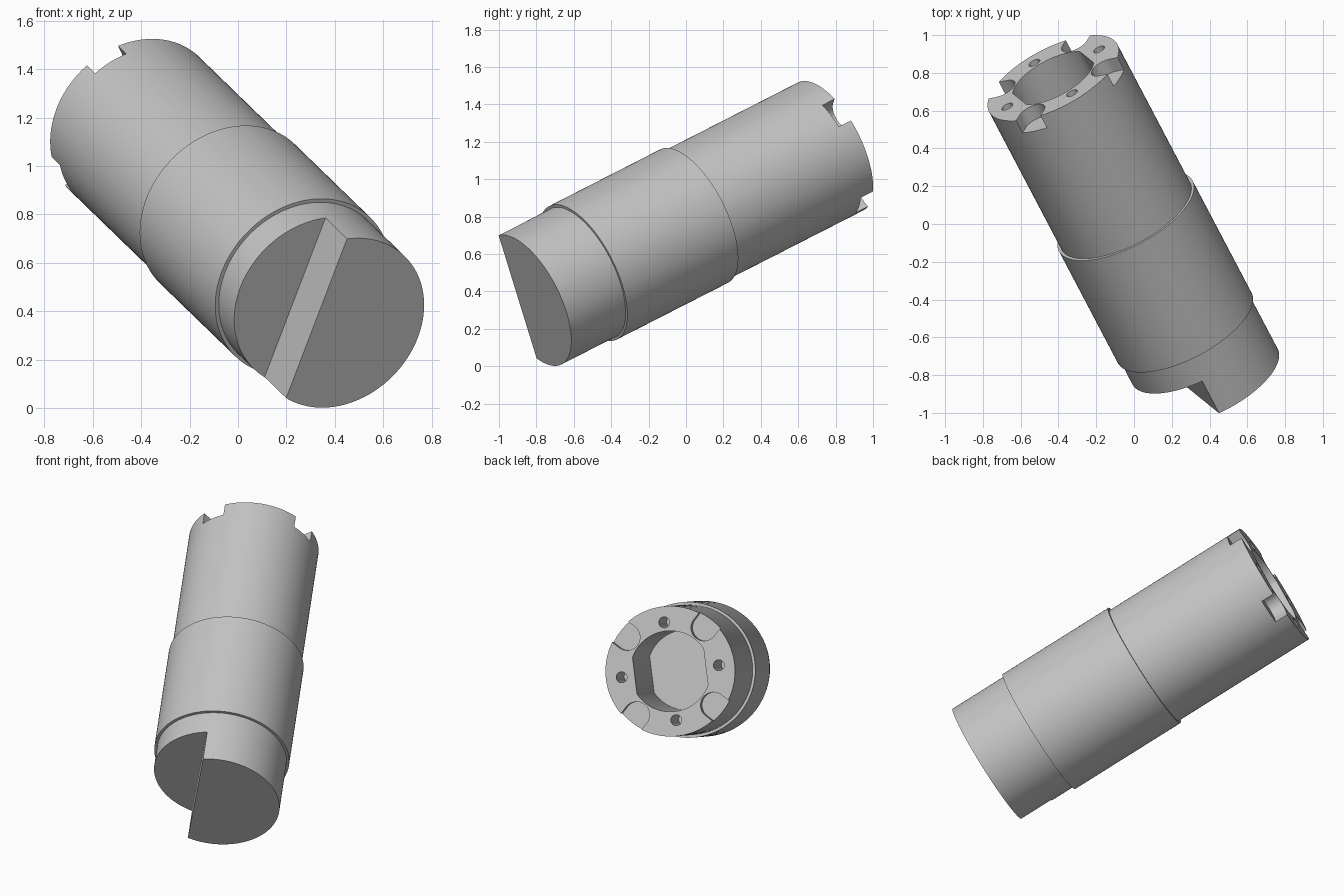
import bpy
import bmesh
from math import cos, sin, pi, radians, sqrt, asin
from mathutils import Matrix, Vector

cube = bpy.data.objects.get("Cube")
if cube:
    bpy.data.objects.remove(cube, do_unlink=True)

# Main dimensions, measured along the shaft from its stepped end
BODY_R, COLLAR_R, LENGTH = 0.384, 0.4, 2.0
COLLAR_START, COLLAR_END = 0.36, 1.095
STEP_OFFSET, STEP_DEPTH = -0.115, 0.21
BORE_R, BORE_FLAT, BORE_END = 0.238, 0.212, 1.12
NOTCH_R, NOTCH_POS, NOTCH_DEPTH = 0.077, 0.325, 0.08
HOLE_R, HOLE_POS, HOLE_DEPTH = 0.032, 0.29, 0.4

grey = bpy.data.materials.new("plain grey")
grey.use_nodes = True
colour = (0.55, 0.55, 0.55, 1)
grey.diffuse_color = colour
grey.node_tree.nodes["Principled BSDF"].inputs["Base Color"].default_value = colour


def finish(bm, name):
    bmesh.ops.recalc_face_normals(bm, faces=bm.faces)
    mesh = bpy.data.meshes.new(name)
    bm.to_mesh(mesh)
    bm.free()
    obj = bpy.data.objects.new(name, mesh)
    mesh.materials.append(grey)
    bpy.context.collection.objects.link(obj)
    return obj


def lathe(name, profile, steps=128):
    bm = bmesh.new()
    verts = [bm.verts.new((r, 0, z)) for r, z in profile]
    edges = [bm.edges.new(pair) for pair in zip(verts, verts[1:])]
    bmesh.ops.spin(bm, geom=verts + edges, cent=(0, 0, 0), axis=(0, 0, 1),
                   angle=2 * pi, steps=steps, use_duplicate=False)
    bmesh.ops.remove_doubles(bm, verts=bm.verts, dist=1e-5)
    return finish(bm, name)


def prism(name, outline, z0, z1, turn=0.0):
    bm = bmesh.new()
    face = bm.faces.new([bm.verts.new((x, y, z0)) for x, y in outline])
    top = bmesh.ops.extrude_face_region(bm, geom=[face])["geom"]
    moved = [g for g in top if isinstance(g, bmesh.types.BMVert)]
    bmesh.ops.translate(bm, verts=moved, vec=(0, 0, z1 - z0))
    bmesh.ops.rotate(bm, verts=bm.verts, cent=(0, 0, 0),
                     matrix=Matrix.Rotation(turn, 3, 'Z'))
    return finish(bm, name)


def arc(cx, radius, start, end, n):
    return [(cx + radius * cos(start + (end - start) * i / n),
             radius * sin(start + (end - start) * i / n)) for i in range(n + 1)]


# Turned shaft with a raised collar
shaft = lathe("stepped_shaft", [
    (0, 0), (BODY_R, 0), (BODY_R, COLLAR_START), (COLLAR_R, COLLAR_START),
    (COLLAR_R, COLLAR_END), (BODY_R, COLLAR_END), (BODY_R, LENGTH), (0, LENGTH)])

# Half step across the lower end
s = STEP_OFFSET
cutters = [prism("step_cutter", [(-1, -1), (s, -1), (s, 1), (-1, 1)], -0.2, STEP_DEPTH)]

# Bore with two flats
half = asin(sqrt(1 - (BORE_FLAT / BORE_R) ** 2))
bore = arc(0, BORE_R, half, pi - half, 40) + arc(0, BORE_R, pi + half, 2 * pi - half, 40)
cutters.append(prism("bore_cutter", bore, BORE_END, LENGTH + 0.1))

# Round-ended notches in the rim, with pin holes between them
notch = arc(NOTCH_POS, NOTCH_R, pi / 2, 3 * pi / 2, 24)
notch += [(0.6, -NOTCH_R), (0.6, NOTCH_R)]
hole = arc(HOLE_POS, HOLE_R, 0, 2 * pi, 24)[:-1]
for i in range(4):
    turn = i * pi / 2
    cutters.append(prism("notch_cutter", notch, LENGTH - NOTCH_DEPTH,
                         LENGTH + 0.1, turn + pi / 4))
    cutters.append(prism("hole_cutter", hole, LENGTH - HOLE_DEPTH, LENGTH + 0.1, turn))

bpy.ops.object.select_all(action='DESELECT')
bpy.context.view_layer.objects.active = shaft
shaft.select_set(True)
for cutter in cutters:
    mod = shaft.modifiers.new("cut", 'BOOLEAN')
    mod.operation = 'DIFFERENCE'
    mod.solver = 'EXACT'
    mod.object = cutter
    bpy.ops.object.modifier_apply(modifier=mod.name)
    bpy.data.objects.remove(cutter, do_unlink=True)

bpy.ops.object.shade_smooth_by_angle(angle=radians(30))

# Lean the shaft into its resting pose
axis = Vector((-0.849, 1.613, 0.823)).normalized()
chord = Vector((0.25, -0.2, 0.66))
across = axis.cross(chord).normalized()
pose = Matrix((across, axis.cross(across), axis)).transposed().to_4x4()
pose.translation = (0.421, -0.84, 0.352)
shaft.data.transform(pose)
